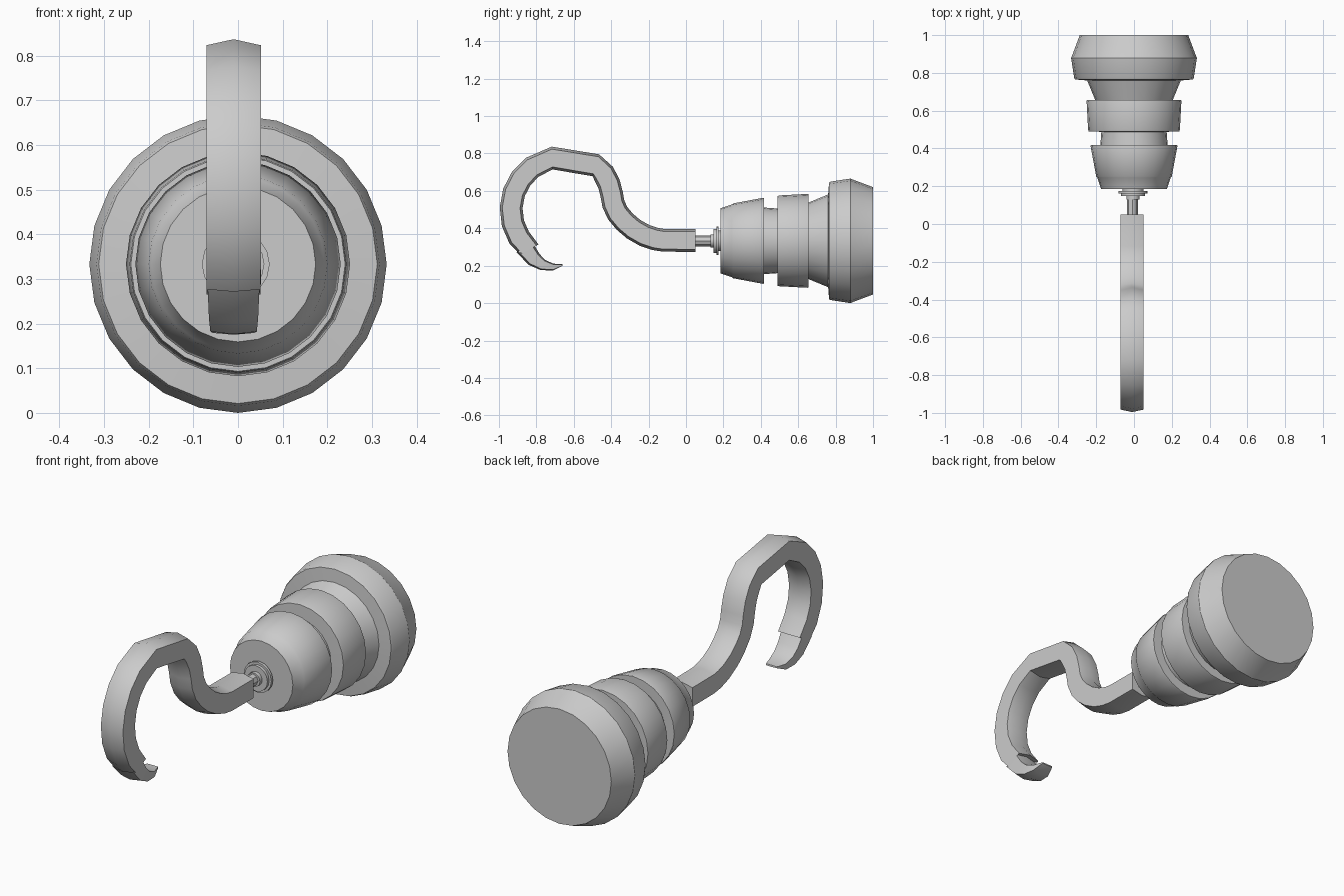
import bpy, bmesh, math
from mathutils import Vector

if "Cube" in bpy.data.objects:
    bpy.data.objects.remove(bpy.data.objects["Cube"])

AXIS_Z = 0.333


def finish(name, bm, angle=33):
    bmesh.ops.recalc_face_normals(bm, faces=bm.faces)
    me = bpy.data.meshes.new(name)
    bm.to_mesh(me)
    bm.free()
    ob = bpy.data.objects.new(name, me)
    bpy.context.collection.objects.link(ob)
    bpy.ops.object.select_all(action='DESELECT')
    ob.select_set(True)
    bpy.context.view_layer.objects.active = ob
    bpy.ops.object.shade_smooth_by_angle(angle=math.radians(angle))
    return ob


def skin(name, rings, angle=33):
    """Bridge a list of equal-length rings of points and cap both ends."""
    bm = bmesh.new()
    vs = [[bm.verts.new(p) for p in r] for r in rings]
    n = len(vs[0])
    for a, b in zip(vs, vs[1:]):
        for i in range(n):
            j = (i + 1) % n
            bm.faces.new((a[i], a[j], b[j], b[i]))
    bm.faces.new(vs[0])
    bm.faces.new(vs[-1])
    return finish(name, bm, angle)


def lathe(name, profile, sides, cx=0.0):
    """Turn (y, radius) pairs around the y axis."""
    rings = []
    for y, r in profile:
        rings.append([(cx + r * math.sin(2 * math.pi * i / sides), y,
                       AXIS_Z - r * math.cos(2 * math.pi * i / sides))
                      for i in range(sides)])
    return skin(name, rings)


# Stepped cup: front cone, neck, middle band, flare, rear collar
lathe("wrist_cup", [
    (0.185, 0.170), (0.185, 0.174), (0.245, 0.194), (0.252, 0.200),
    (0.412, 0.230), (0.418, 0.228), (0.418, 0.178), (0.488, 0.173),
    (0.490, 0.240), (0.500, 0.243), (0.650, 0.251), (0.656, 0.249),
    (0.656, 0.205), (0.760, 0.248), (0.765, 0.312), (0.775, 0.317),
    (0.880, 0.333), (0.888, 0.329), (1.0, 0.287)], 24)

# Washer and rod joining the hook to the cup
lathe("washer", [(0.19, 0.055), (0.175, 0.055), (0.175, 0.076), (0.162, 0.076),
                 (0.162, 0.064), (0.148, 0.064), (0.148, 0.035), (0.13, 0.035)],
      16, -0.005)
lathe("rod", [(0.15, 0.029), (0.03, 0.029)], 8, -0.009)

# Hook centre line: (y, z, half thickness, half width)
T, W = 0.061, 0.061
path = [(0.05, 0.335), (-0.12, 0.336), (-0.165, 0.343), (-0.22, 0.361),
        (-0.28, 0.395), (-0.327, 0.435), (-0.365, 0.48), (-0.388, 0.53),
        (-0.397, 0.58), (-0.412, 0.638), (-0.44, 0.693), (-0.482, 0.737)]
path = [(y, z, T, W) for y, z in path]
for k in range(8):
    a = math.radians(110 + 17 * k - (7 if k == 0 else 0))
    path.append((-0.652 + 0.283 * math.cos(a), 0.5 + 0.283 * math.sin(a), T, W))
path[-1] = path[-1][:2] + (0.056, 0.06)
path += [(-0.862, 0.295, 0.051, 0.058), (-0.812, 0.234, 0.041, 0.055),
         (-0.765, 0.204, 0.030, 0.052), (-0.71, 0.193, 0.018, 0.046),
         (-0.66, 0.204, 0.004, 0.030)]

# Six-sided section: flat sides, shallow ridge inside and outside
rings = []
for i, (y, z, t, w) in enumerate(path):
    p, q = path[max(i - 1, 0)], path[min(i + 1, len(path) - 1)]
    d = Vector((0, q[0] - p[0], q[1] - p[1])).normalized()
    nrm = Vector((0, -d.z, d.y))
    c = Vector((-0.01, y, z))
    e = 0.78 * t
    section = [(-w, -e), (0, -t), (w, -e), (w, e), (0, t), (-w, e)]
    rings.append([c + Vector((u, 0, 0)) + nrm * v for u, v in section])
skin("hook", rings, 35)
